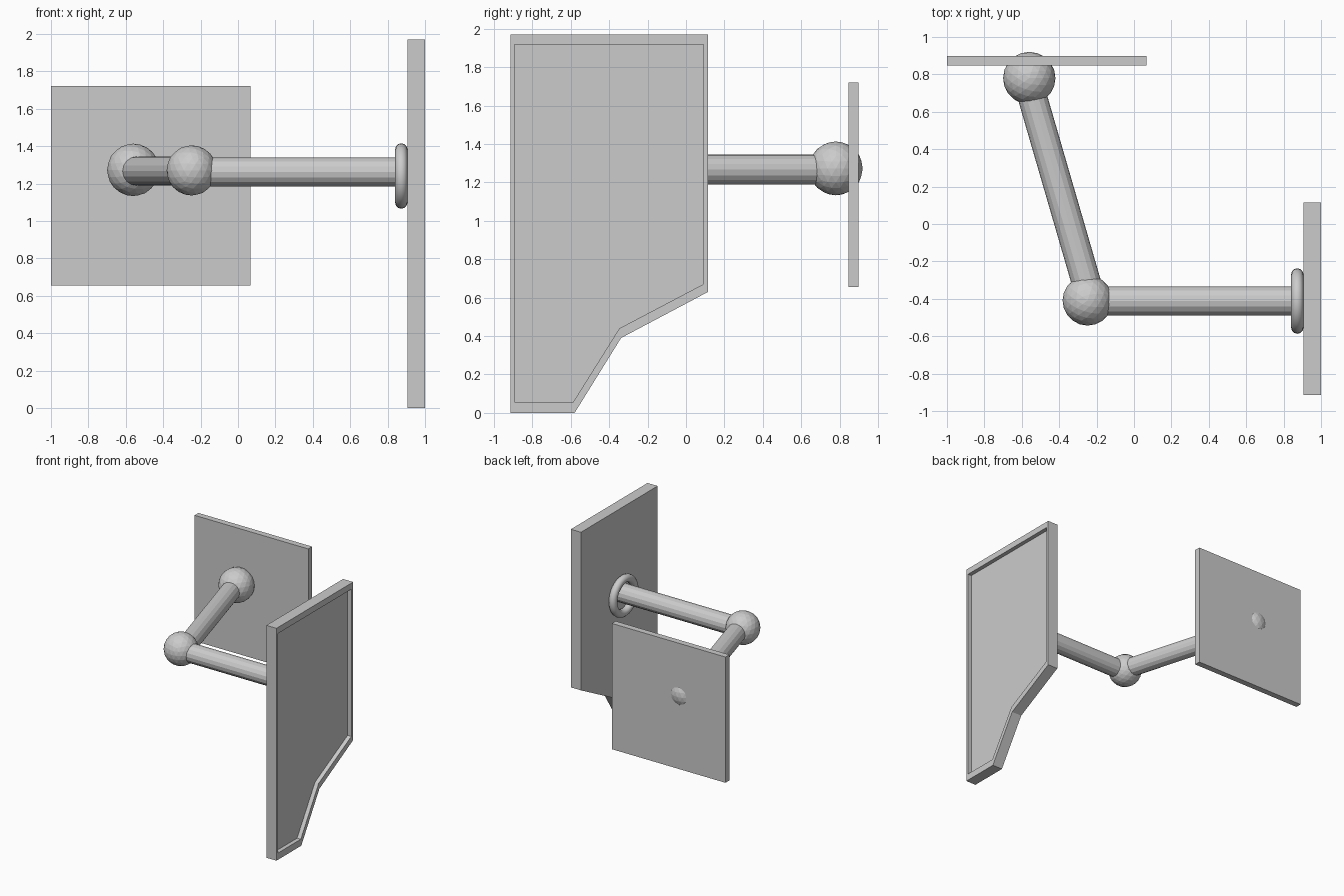
import bpy, bmesh
from mathutils import Vector

cube = bpy.data.objects.get("Cube")
if cube:
    bpy.data.objects.remove(cube, do_unlink=True)

grey = bpy.data.materials.new("plain_grey")
grey.use_nodes = True
grey.diffuse_color = (0.6, 0.6, 0.6, 1)
grey.node_tree.nodes["Principled BSDF"].inputs["Base Color"].default_value = (0.6, 0.6, 0.6, 1)


def finish(name):
    ob = bpy.context.object
    ob.name = name
    ob.data.materials.append(grey)
    return ob


def ball(name, centre, radius):
    bpy.ops.mesh.primitive_ico_sphere_add(subdivisions=3, radius=radius, location=centre)
    return finish(name)


def rod(name, start, end, radius):
    a, b = Vector(start), Vector(end)
    bpy.ops.mesh.primitive_cylinder_add(vertices=16, radius=radius, depth=(b - a).length,
                                        location=(a + b) / 2)
    ob = finish(name)
    ob.rotation_mode = 'QUATERNION'
    ob.rotation_quaternion = (b - a).to_track_quat('Z', 'Y')
    return ob


# Square wall plate
bpy.ops.mesh.primitive_cube_add(size=1, location=(-0.467, 0.873, 1.188))
finish("wall_plate").scale = (1.066, 0.052, 1.066)

# Two ball joints and the arms between them
wall_joint = (-0.56, 0.78, 1.273)
elbow = (-0.248, -0.409, 1.27)
ball("wall_ball", wall_joint, 0.14)
ball("elbow_ball", elbow, 0.134)
rod("rear_arm", (-0.25, -0.33, 1.267), (-0.555, 0.72, 1.267), 0.078)
rod("front_arm", (-0.2, -0.412, 1.262), (0.92, -0.412, 1.262), 0.078)

# Mounting ring around the arm
bpy.ops.mesh.primitive_torus_add(major_segments=32, minor_segments=12, major_radius=0.142,
                                 minor_radius=0.033, location=(0.873, -0.412, 1.24),
                                 rotation=(0, 1.5708, 0))
finish("mounting_ring")
bpy.ops.object.shade_smooth_by_angle(angle=0.6)

# Angled panel with a shallow recess on its outer side
outer = [(-0.913, 0), (-0.58, 0), (-0.338, 0.39), (0.115, 0.63), (0.115, 1.97), (-0.913, 1.97)]
inner = [(-0.893, 0.057), (-0.587, 0.057), (-0.347, 0.44), (0.09, 0.67), (0.09, 1.918), (-0.893, 1.918)]
bm = bmesh.new()
loops = [[bm.verts.new((x, y, z)) for y, z in outline]
         for x, outline in ((0.905, outer), (1.0, outer), (1.0, inner), (0.965, inner))]
for lower, upper in zip(loops, loops[1:]):
    for i in range(len(outer)):
        j = (i + 1) % len(outer)
        bm.faces.new((lower[i], lower[j], upper[j], upper[i]))
bm.faces.new(loops[0][::-1])
bm.faces.new(loops[-1])
bmesh.ops.recalc_face_normals(bm, faces=bm.faces)
mesh = bpy.data.meshes.new("panel")
bm.to_mesh(mesh)
bm.free()
mesh.materials.append(grey)
bpy.context.collection.objects.link(bpy.data.objects.new("panel", mesh))
